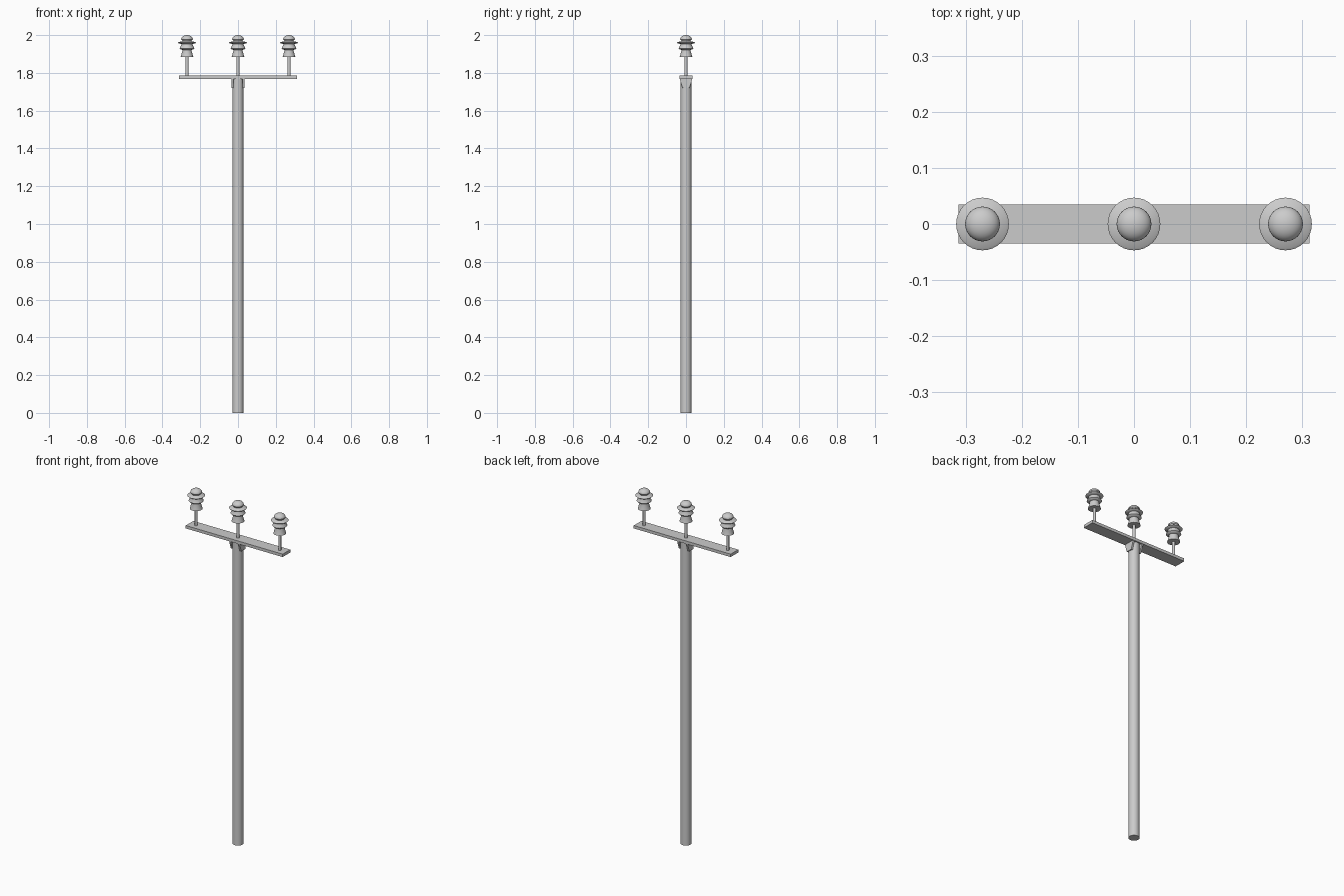
import bpy, bmesh, math

if "Cube" in bpy.data.objects:
    bpy.data.objects.remove(bpy.data.objects["Cube"])


def finish(name, bm, smooth=True):
    bmesh.ops.recalc_face_normals(bm, faces=bm.faces)
    me = bpy.data.meshes.new(name)
    bm.to_mesh(me)
    bm.free()
    ob = bpy.data.objects.new(name, me)
    bpy.context.collection.objects.link(ob)
    if smooth:
        bpy.ops.object.select_all(action='DESELECT')
        ob.select_set(True)
        bpy.context.view_layer.objects.active = ob
        bpy.ops.object.shade_smooth_by_angle(angle=math.radians(35))
    return ob


def lathe(name, profile, x=0, sides=32):
    """Revolve (radius, z) points around a vertical axis at x."""
    bm = bmesh.new()
    vs = [bm.verts.new((r, 0, z)) for r, z in profile]
    es = [bm.edges.new(p) for p in zip(vs, vs[1:])]
    bmesh.ops.spin(bm, geom=vs + es, cent=(0, 0, 0), axis=(0, 0, 1),
                   angle=math.tau, steps=sides, use_duplicate=False)
    bmesh.ops.remove_doubles(bm, verts=bm.verts, dist=1e-5)
    ob = finish(name, bm)
    ob.location.x = x
    return ob


def prism(name, outline, x0, x1):
    """Extrude a (y, z) outline from x0 to x1."""
    bm = bmesh.new()
    f = bm.faces.new([bm.verts.new((x0, y, z)) for y, z in outline])
    ext = bmesh.ops.extrude_face_region(bm, geom=[f])['geom']
    bmesh.ops.translate(bm, vec=(x1 - x0, 0, 0),
                        verts=[v for v in ext if isinstance(v, bmesh.types.BMVert)])
    return finish(name, bm, smooth=False)


# Pole
lathe("pole", [(0, 0), (0.029, 0), (0.029, 1.77), (0, 1.77)])

# Crossarm plank
prism("crossarm", [(-0.035, 1.768), (0.035, 1.768), (0.035, 1.785), (-0.035, 1.785)],
      -0.313, 0.313)

# Tapered bracket plates on both sides of the pole
for side, s in (("left", -1), ("right", 1)):
    prism("bracket_" + side,
          [(-0.033, 1.768), (-0.030, 1.757), (-0.018, 1.72),
           (0.018, 1.72), (0.030, 1.757), (0.033, 1.768)], s * 0.024, s * 0.034)

# Insulators: pin, three flared sheds and a domed cap
dome = [(0.031 * math.cos(a), 1.978 + 0.022 * math.sin(a))
        for a in (math.pi / 2 * i / 8 for i in range(9))]
dome[-1] = (0, 2.0)
body = [(0, 1.883), (0.034, 1.883), (0.025, 1.915), (0.025, 1.922),
        (0.034, 1.924), (0.040, 1.930), (0.030, 1.948), (0.030, 1.953),
        (0.043, 1.956), (0.047, 1.960), (0.043, 1.963), (0.024, 1.968),
        (0.025, 1.972)] + dome
for name, x in (("left", -0.27), ("middle", 0), ("right", 0.27)):
    lathe("pin_" + name, [(0, 1.78), (0.008, 1.78), (0.008, 1.89), (0, 1.89)], x, 16)
    lathe("insulator_" + name, body, x)
